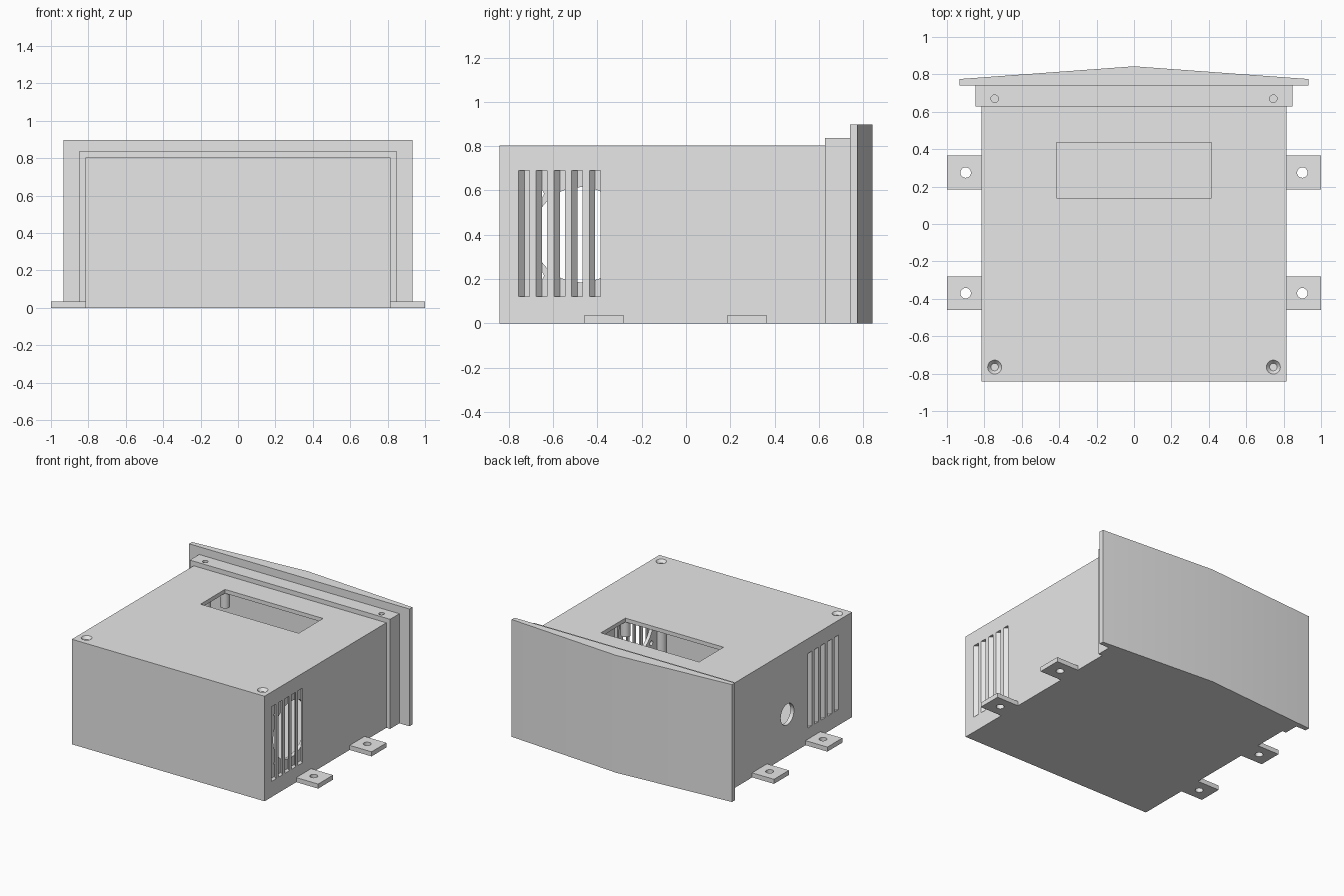
import bpy, bmesh, math
from mathutils import Matrix, Vector

if "Cube" in bpy.data.objects:
    bpy.data.objects.remove(bpy.data.objects["Cube"])

grey = bpy.data.materials.new("light_grey_plastic")
grey.diffuse_color = (0.8, 0.8, 0.8, 1)
grey.use_nodes = True
grey.node_tree.nodes["Principled BSDF"].inputs["Base Color"].default_value = grey.diffuse_color


def prism(bm, pts, z0, z1):
    """Extrude an xy outline between two heights."""
    f = bm.faces.new([bm.verts.new((x, y, z0)) for x, y in pts])
    r = bmesh.ops.extrude_face_region(bm, geom=[f])
    vs = [v for v in r["geom"] if isinstance(v, bmesh.types.BMVert)]
    bmesh.ops.translate(bm, verts=vs, vec=(0, 0, z1 - z0))


def box(bm, x0, x1, y0, y1, z0, z1):
    prism(bm, [(x0, y0), (x1, y0), (x1, y1), (x0, y1)], z0, z1)


def cyl(bm, p0, p1, r0, r1=None, seg=32):
    """Cylinder or cone between two points."""
    a, b = Vector(p0), Vector(p1)
    d = b - a
    m = Matrix.Translation((a + b) / 2) @ d.to_track_quat('Z', 'Y').to_matrix().to_4x4()
    bmesh.ops.create_cone(bm, cap_ends=True, segments=seg, radius1=r0,
                          radius2=r0 if r1 is None else r1, depth=d.length, matrix=m)


def finish(bm, name):
    bmesh.ops.recalc_face_normals(bm, faces=bm.faces)
    me = bpy.data.meshes.new(name)
    bm.to_mesh(me)
    bm.free()
    ob = bpy.data.objects.new(name, me)
    bpy.context.collection.objects.link(ob)
    me.materials.append(grey)
    return ob


def cut(ob, bm):
    """Subtract the shapes in bm from the object, then remove the cutter."""
    cutter = finish(bm, "cutter")
    cutter.hide_render = True
    mod = ob.modifiers.new("cut", 'BOOLEAN')
    mod.object, mod.solver, mod.use_self = cutter, 'EXACT', True
    bpy.context.view_layer.objects.active = ob
    bpy.ops.object.modifier_apply(modifier=mod.name)
    bpy.data.objects.remove(cutter)


def smooth(ob):
    bpy.ops.object.select_all(action='DESELECT')
    ob.select_set(True)
    bpy.context.view_layer.objects.active = ob
    bpy.ops.object.shade_smooth_by_angle(angle=math.radians(30))


W, H, T = 0.815, 0.803, 0.03      # half width, height, wall
BACK, FRONT = -0.843, 0.74
SCREW_X = 0.745

# hollow case, open towards the bezel
bm = bmesh.new()
box(bm, -W, W, BACK, FRONT, 0, H)
case = finish(bm, "case")
bm = bmesh.new()
box(bm, -W + T, W - T, BACK + T, FRONT + 0.1, T, H - T)
cut(case, bm)

# openings: display window, screw holes, cable hole, slanted vents
bm = bmesh.new()
box(bm, -0.415, 0.415, 0.14, 0.435, H - 0.1, H + 0.1)
for s in (-1, 1):
    cyl(bm, (s * SCREW_X, -0.765, H + 0.006), (s * SCREW_X, -0.765, H - 0.022), 0.042, 0.02)
    cyl(bm, (s * SCREW_X, -0.765, H + 0.03), (s * SCREW_X, -0.765, H - 0.06), 0.019)
    cyl(bm, (s * SCREW_X, 0.67, H + 0.1), (s * SCREW_X, 0.67, H - 0.06), 0.02)
    start = -0.757 if s > 0 else -0.677
    for i in range(5):
        y = start + 0.08 * i
        prism(bm, [(s * (W + 0.02), y - 0.018), (s * (W + 0.02), y + 0.032),
                   (s * (W - T - 0.01), y + 0.086), (s * (W - T - 0.01), y + 0.036)], 0.12, 0.69)
cyl(bm, (-W - 0.1, -0.06, 0.32), (-W + 0.1, -0.06, 0.32), 0.08)
cut(case, bm)
smooth(case)

# fan mounting plate inside the right wall
bm = bmesh.new()
box(bm, 0.755, W - T - 0.005, BACK + T, -0.25, T, H - T)
plate = finish(bm, "fan_plate")
bm = bmesh.new()
cyl(bm, (0.7, -0.475, 0.4), (0.85, -0.475, 0.4), 0.215, seg=48)
for y in (-0.66, -0.29):
    for z in (0.215, 0.585):
        cyl(bm, (0.7, y, z), (0.85, y, z), 0.018, seg=16)
cut(plate, bm)
smooth(plate)

# raised collar around the front of the case
bm = bmesh.new()
box(bm, -0.847, 0.847, 0.628, FRONT, 0, 0.838)
collar = finish(bm, "front_collar")
bm = bmesh.new()
box(bm, -W, W, 0.5, 0.9, -0.1, H)
for s in (-1, 1):
    cyl(bm, (s * SCREW_X, 0.67, 0.81), (s * SCREW_X, 0.67, 0.9), 0.02)
    cyl(bm, (s * SCREW_X, 0.67, 0.7), (s * SCREW_X, 0.67, 0.82), 0.02)
cut(collar, bm)

# peaked bezel
bm = bmesh.new()
prism(bm, [(-0.932, FRONT), (0.932, FRONT), (0.932, 0.775), (0, 0.843), (-0.932, 0.775)], 0, 0.897)
smooth(finish(bm, "bezel"))

# mounting tabs with holes
for s, side in ((-1, "left"), (1, "right")):
    for y, pos in ((-0.37, "rear"), (0.275, "front")):
        bm = bmesh.new()
        box(bm, min(s * (W - 0.01), s), max(s * (W - 0.01), s), y - 0.09, y + 0.09, 0, 0.035)
        tab = finish(bm, f"mounting_tab_{side}_{pos}")
        bm = bmesh.new()
        cyl(bm, (s * 0.9, y, -0.1), (s * 0.9, y, 0.1), 0.028)
        cut(tab, bm)
        smooth(tab)

# display standoffs hanging from the lid, and screw posts in the corners
bm = bmesh.new()
for s in (-1, 1):
    for y in (0.1075, 0.4675):
        cyl(bm, (s * 0.436, y, H - T), (s * 0.436, y, 0.655), 0.035, seg=24)
smooth(finish(bm, "display_standoffs"))
bm = bmesh.new()
for s in (-1, 1):
    for y in (-0.765, 0.67):
        cyl(bm, (s * SCREW_X, y, T), (s * SCREW_X, y, H - T), 0.04, seg=24)
smooth(finish(bm, "screw_posts"))
